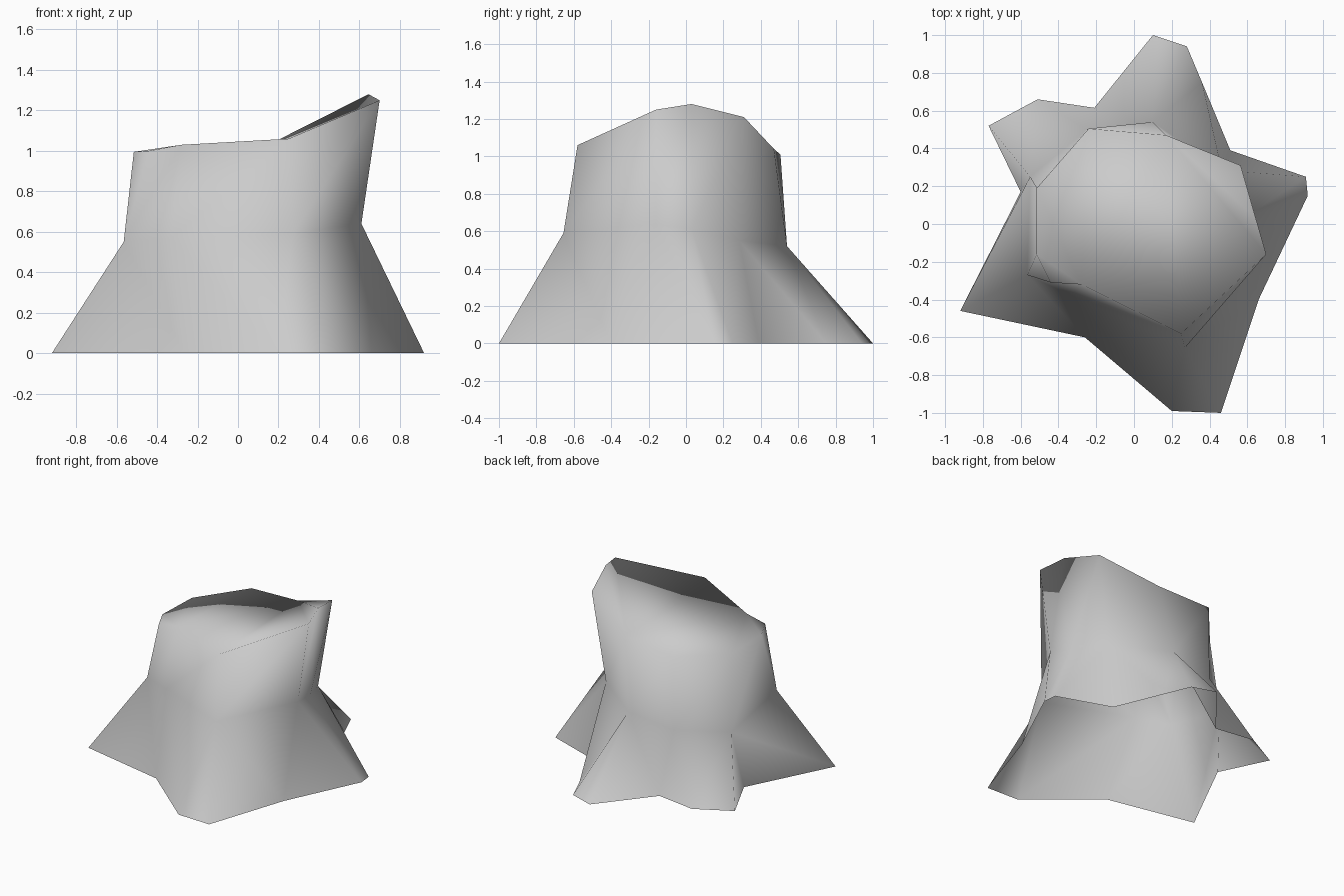
import bpy, bmesh

if "Cube" in bpy.data.objects:
    bpy.data.objects.remove(bpy.data.objects["Cube"])

# Cross-section rings of the stump, counter-clockwise seen from above
ROOTS = [(.66, -.40, 0), (.92, .15, 0), (.91, .25, 0), (.51, .39, 0), (.36, .75, 0),
         (.28, .94, 0), (.10, 1.0, 0), (-.21, .615, 0), (-.51, .66, 0), (-.77, .52, 0),
         (-.60, .17, 0), (-.92, -.46, 0), (-.26, -.60, 0), (.20, -.99, 0), (.46, -1.0, 0)]
WAIST = [(.61, -.16, .64), (.58, .03, .61), (.465, .285, .55), (.10, .54, .52),
         (-.25, .50, .46), (-.55, .25, .43), (-.565, -.27, .55),
         (-.33, -.38, .57), (.27, -.655, .59)]
RIM = [(.70, -.16, 1.25), (.645, .03, 1.28), (.565, .31, 1.21), (.17, .47, 1.04),
       (-.24, .505, 1.01), (-.515, .19, .985), (-.515, -.16, .995), (-.44, -.31, 1.0),
       (-.28, -.32, 1.03), (.25, -.58, 1.06)]
# Waist point that each root point / rim point connects to
ROOT_LINK = [0, 1, 2, 2, 3, 3, 3, 4, 5, 5, 5, 6, 7, 8, 8]
RIM_LINK = [0, 1, 2, 3, 4, 5, 6, 6, 7, 8]
# Slanted cut across the top
CUT = [(3, 8, 9), (3, 9, 0), (3, 0, 1), (3, 1, 2), (3, 4, 8), (4, 5, 8), (5, 6, 8), (6, 7, 8)]

bm = bmesh.new()
roots, waist, rim = [[bm.verts.new(p) for p in ring] for ring in (ROOTS, WAIST, RIM)]


def zip_rings(outer, link, flip):
    """Fill between a ring and the waist ring with triangles."""
    n = len(waist)

    def tri(*v):
        bm.faces.new(v[::-1] if flip else v)

    for i, a in enumerate(outer):
        j = (i + 1) % len(outer)
        b, k = outer[j], link[i]
        tri(a, b, waist[k])
        while k != link[j]:
            tri(b, waist[(k + 1) % n], waist[k])
            k = (k + 1) % n


zip_rings(roots, ROOT_LINK, False)   # flared roots, open underneath
zip_rings(rim, RIM_LINK, True)       # trunk wall
for t in CUT:                        # top cut
    f = bm.faces.new([rim[i] for i in t])
    f.normal_update()
    if f.normal.z < 0:
        f.normal_flip()

for f in bm.faces:
    f.smooth = True

mesh = bpy.data.meshes.new("tree_stump")
bm.to_mesh(mesh)
bm.free()
stump = bpy.data.objects.new("tree_stump", mesh)
bpy.context.collection.objects.link(stump)

# Single plain grey colour
grey = bpy.data.materials.new("light_grey")
grey.diffuse_color = (0.6, 0.6, 0.6, 1)
grey.use_nodes = True
grey.node_tree.nodes["Principled BSDF"].inputs["Base Color"].default_value = grey.diffuse_color
mesh.materials.append(grey)
